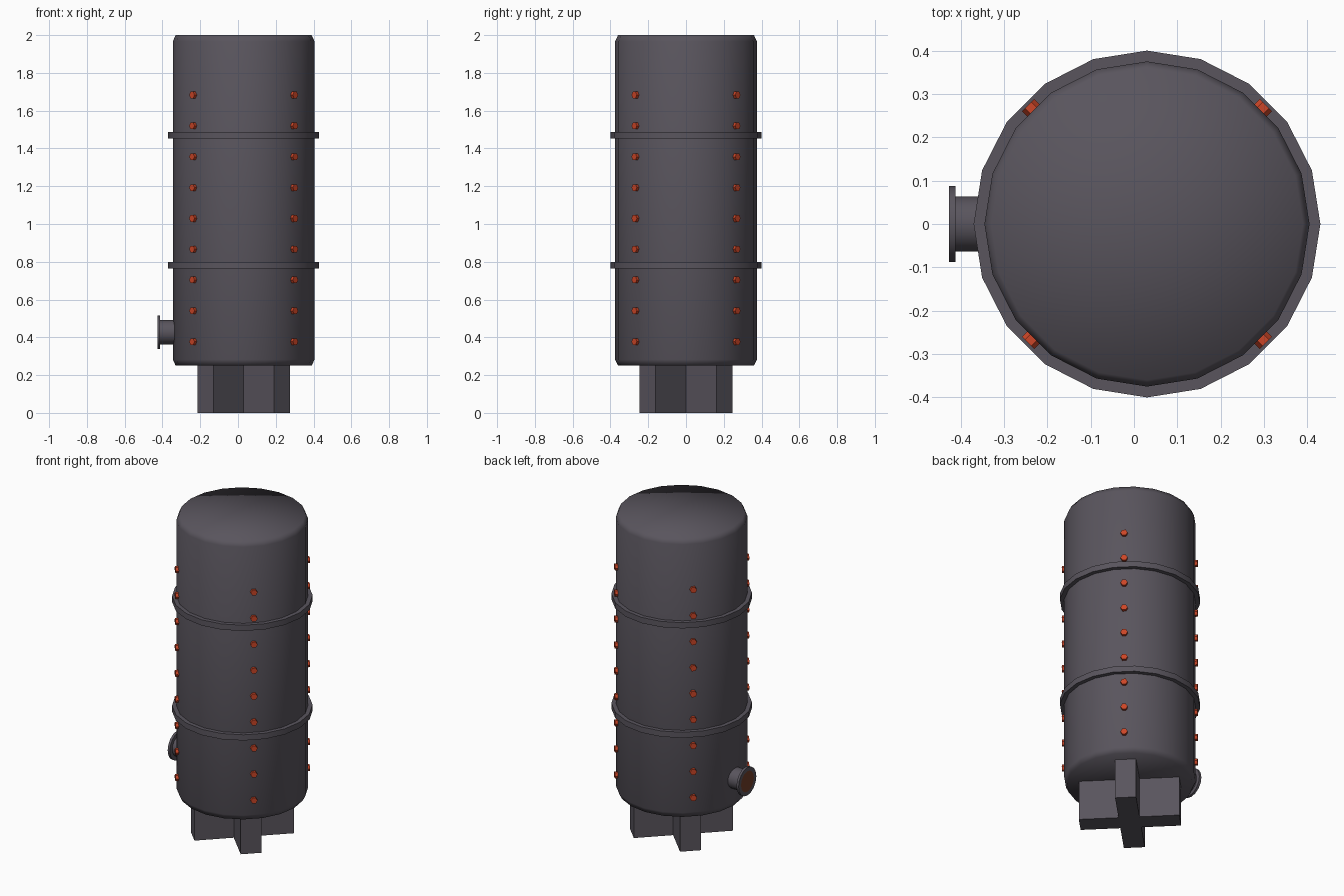
import bpy, bmesh, math
from mathutils import Matrix, Vector

if "Cube" in bpy.data.objects:
    bpy.data.objects.remove(bpy.data.objects["Cube"])

CX = 0.03  # tank axis


def material(name, rgb):
    m = bpy.data.materials.new(name)
    m.diffuse_color = (*rgb, 1)
    m.use_nodes = True
    m.node_tree.nodes["Principled BSDF"].inputs["Base Color"].default_value = m.diffuse_color
    return m


STEEL = material("dark_steel", (0.10, 0.09, 0.11))
RED = material("red_orange_bolt", (0.60, 0.06, 0.02))
RUST = material("rust_brown", (0.16, 0.045, 0.02))


def finish(bm, name, mats, smooth_angle=None, smooth_all=False):
    bmesh.ops.recalc_face_normals(bm, faces=bm.faces)
    me = bpy.data.meshes.new(name)
    bm.to_mesh(me)
    bm.free()
    ob = bpy.data.objects.new(name, me)
    bpy.context.collection.objects.link(ob)
    for m in mats:
        me.materials.append(m)
    for p in me.polygons:
        p.use_smooth = smooth_all
    if smooth_angle:
        bpy.ops.object.select_all(action='DESELECT')
        ob.select_set(True)
        bpy.context.view_layer.objects.active = ob
        bpy.ops.object.shade_smooth_by_angle(angle=math.radians(smooth_angle))
    return ob


def lathe(profile, sides, matrix, closed=False):
    """Spin (radius, height) points about local z; radius 0 makes a fan tip."""
    bm = bmesh.new()
    rows = []
    for r, z in profile:
        if r == 0:
            rows.append([bm.verts.new((0, 0, z))] * sides)
        else:
            rows.append([bm.verts.new((r * math.cos(2 * math.pi * i / sides),
                                       r * math.sin(2 * math.pi * i / sides), z))
                         for i in range(sides)])
    pairs = list(zip(rows, rows[1:]))
    if closed:
        pairs.append((rows[-1], rows[0]))
    for a, b in pairs:
        for i in range(sides):
            j = (i + 1) % sides
            bm.faces.new(list(dict.fromkeys((a[i], a[j], b[j], b[i]))))
    bm.transform(matrix)
    return bm


axis = Matrix.Translation((CX, 0, 0))

# Tank body with small softened rims, smooth across the caps
body = lathe([(0, 0.25), (0.36, 0.25), (0.375, 0.282), (0.375, 1.967),
              (0.36, 2.0), (0, 2.0)], 20, axis)
finish(body, "tank_body", [STEEL], smooth_all=True)

# Two bands around the tank
for name, z in (("lower_band", 0.782), ("upper_band", 1.47)):
    bm = lathe([(0.365, z - 0.018), (0.40, z - 0.018),
                (0.40, z + 0.018), (0.365, z + 0.018)], 20, axis, closed=True)
    finish(bm, name, [STEEL], smooth_angle=30)

# Four columns of bolts, in two groups of five
for c in range(4):
    col = bmesh.new()
    a = math.radians(45 + 90 * c)
    out = Vector((math.cos(a), math.sin(a), 0))
    for start in (0.377, 1.029):
        for i in range(5):
            pos = Vector((CX, 0, start + i * 0.1635)) + out * 0.376
            m = (Matrix.Translation(pos) @ Matrix.Rotation(a, 4, 'Z')
                 @ Matrix.Rotation(math.pi / 2, 4, 'Y'))
            bmesh.ops.create_cone(col, cap_ends=True, segments=6, radius1=0.02,
                                  radius2=0.02, depth=0.024, matrix=m)
    # turn so that a corner of each hexagon points up
    finish(col, f"bolt_column_{c + 1}", [RED])

# Side outlet: pipe, flange and rusty mouth
outlet = Matrix.Translation((0, 0, 0.427)) @ Matrix.Rotation(-math.pi / 2, 4, 'Y')
bm = lathe([(0.064, 0.335), (0.064, 0.412), (0.088, 0.412), (0.088, 0.427),
            (0.064, 0.427), (0, 0.427)], 16, outlet)
for f in bm.faces:
    if len(f.verts) == 3:
        f.material_index = 1
finish(bm, "outlet_pipe", [STEEL, RUST], smooth_angle=30)

# Cross-shaped foot, turned 45 degrees
bm = bmesh.new()
L, W = 0.287, 0.06
pts = []
for k in range(4):
    rot = Matrix.Rotation(math.radians(45 + 90 * k), 3, 'Z')
    pts += [rot @ Vector(p) for p in ((L, -W, 0), (L, W, 0), (W, W, 0))]
base = bm.faces.new([bm.verts.new(p + Vector((CX, 0, 0))) for p in pts])
ext = bmesh.ops.extrude_face_region(bm, geom=[base], use_keep_orig=True)
bmesh.ops.translate(bm, vec=(0, 0, 0.252),
                    verts=[v for v in ext["geom"] if isinstance(v, bmesh.types.BMVert)])
finish(bm, "cross_foot", [STEEL])
